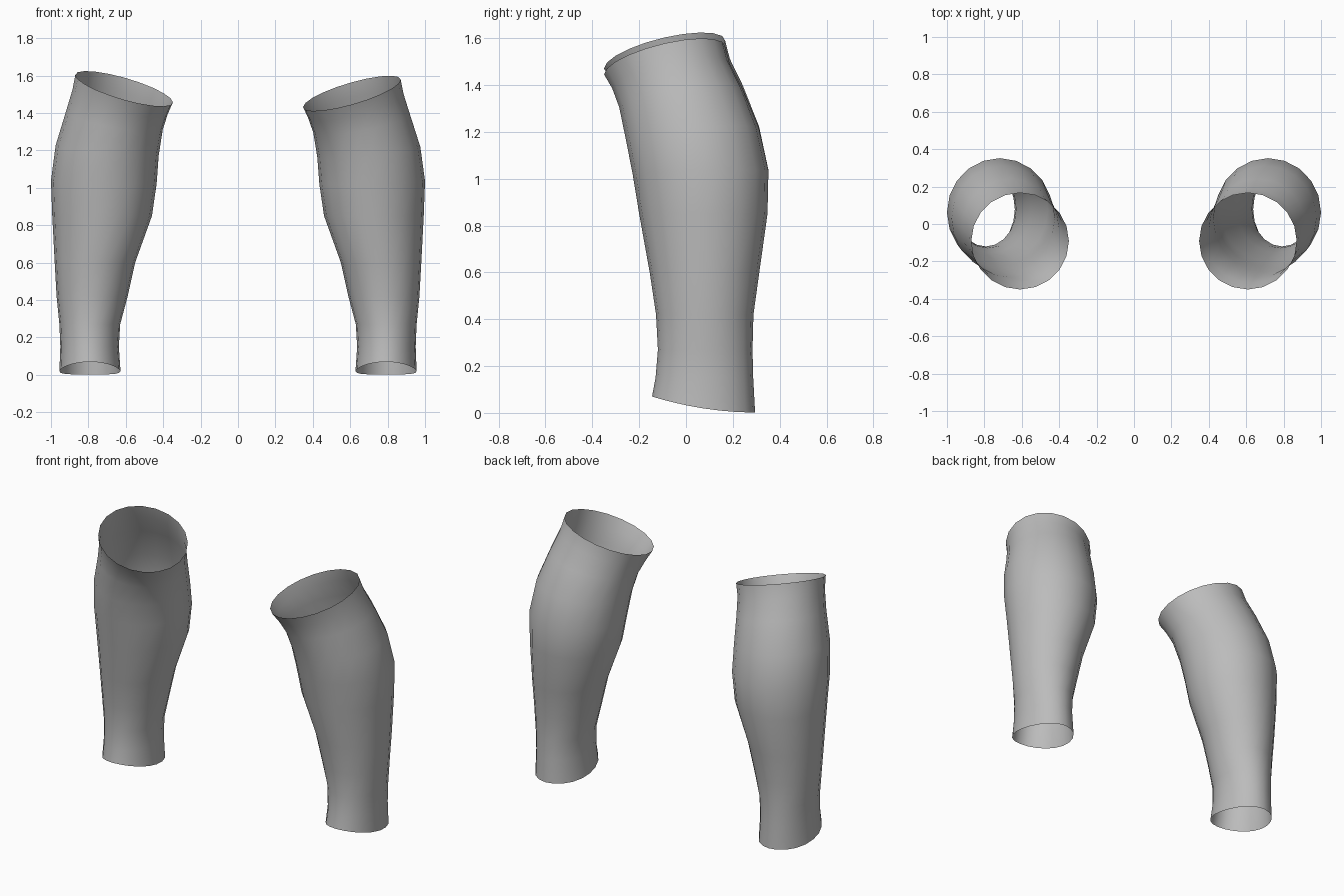
import bpy, bmesh, math

cube = bpy.data.objects.get("Cube")
if cube:
    bpy.data.objects.remove(cube)

grey = bpy.data.materials.new("plain_grey")
grey.use_nodes = True
colour = (0.5, 0.5, 0.5, 1)
grey.diffuse_color = colour
grey.node_tree.nodes["Principled BSDF"].inputs["Base Color"].default_value = colour

SIDES = 20
# Rings from ankle to knee: height, outer, inner, front, back, tilt
RINGS = [
    (0.02, 0.955, 0.628, -0.145, 0.295, 0),
    (0.15, 0.95, 0.637, -0.13, 0.287, 0),
    (0.27, 0.955, 0.63, -0.12, 0.284, 0),
    (0.42, 0.97, 0.59, -0.128, 0.288, 0),
    (0.6, 0.98, 0.55, -0.155, 0.313, 0),
    (0.85, 0.993, 0.46, -0.2, 0.348, 0),
    (1.03, 1.0, 0.435, -0.228, 0.352, 0.1),
    (1.2, 0.975, 0.424, -0.257, 0.312, 0.35),
    (1.36, 0.92, 0.402, -0.285, 0.242, 0.65),
    (1.46, 0.885, 0.375, -0.315, 0.187, 0.9),
    (1.53, 0.87, 0.348, -0.35, 0.167, 1),
]


def calf_sleeve(name, side, knee_drop):
    """Open tube lofted through the rings, on the +x or -x side."""
    bm = bmesh.new()
    loops = []
    for i, (z, outer, inner, front, back, tilt) in enumerate(RINGS):
        cx, cy = (outer + inner) / 2, (front + back) / 2
        rx, ry = (outer - inner) / 2, (back - front) / 2
        loop = []
        for k in range(SIDES):
            a = math.tau * k / SIDES
            dx, dy = rx * math.cos(a), ry * math.sin(a)
            # Knee opening rises outwards and backwards
            h = z + tilt * (0.28 * dx + 0.23 * dy - knee_drop)
            if i == 0:
                # Ankle opening arches up at the front
                h = 0.002 + 0.068 * ((ry - dy) / (2 * ry)) ** 2
            loop.append(bm.verts.new((side * (cx + dx), cy + dy, h)))
        loops.append(loop)
    for low, high in zip(loops, loops[1:]):
        for k in range(SIDES):
            n = (k + 1) % SIDES
            quad = [low[k], low[n], high[n], high[k]]
            bm.faces.new(quad if side > 0 else quad[::-1])
    for face in bm.faces:
        face.smooth = True
    mesh = bpy.data.meshes.new(name)
    bm.to_mesh(mesh)
    bm.free()
    mesh.materials.append(grey)
    bpy.context.collection.objects.link(bpy.data.objects.new(name, mesh))


calf_sleeve("left_calf_sleeve", 1, 0.025)
calf_sleeve("right_calf_sleeve", -1, 0.0)
